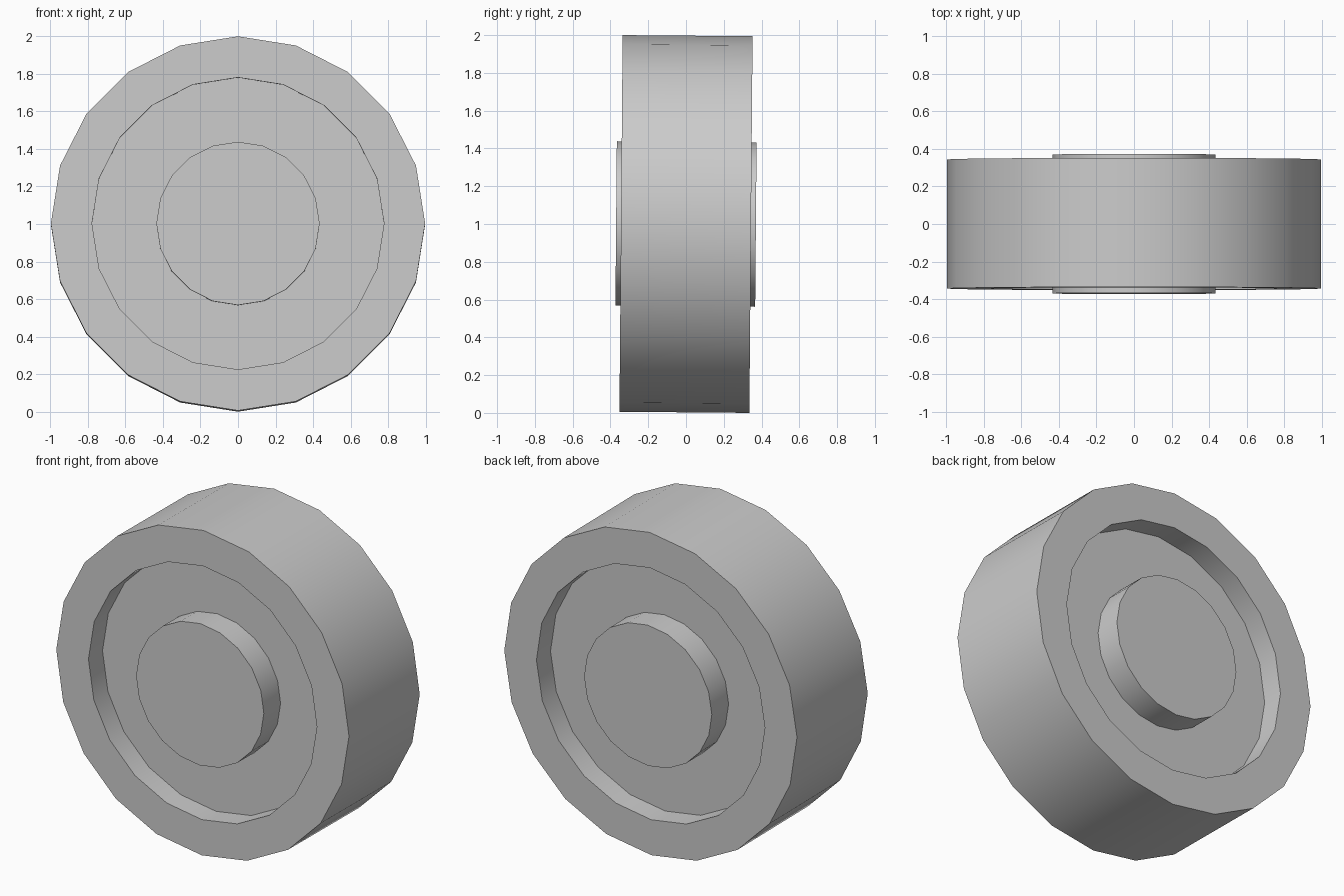
import bpy, bmesh, math
from mathutils import Vector

if "Cube" in bpy.data.objects:
    bpy.data.objects.remove(bpy.data.objects["Cube"])

SIDES = 20
R_TYRE, R_RIM, R_HUB = 0.997, 0.778, 0.435
Y_TYRE, Y_FLOOR, Y_HUB = 0.344, 0.207, 0.37

# Half profile (radius, y) from hub face to tyre edge, mirrored for the other side
half = [(R_HUB, Y_HUB), (R_HUB, Y_FLOOR), (R_RIM, Y_FLOOR),
        (R_RIM, Y_TYRE), (R_TYRE, Y_TYRE)]
profile = [(r, -y) for r, y in half] + half[::-1]

# Revolve the profile around the axle
bm = bmesh.new()
rings = []
for r, y in profile:
    rings.append([bm.verts.new(Vector((r * math.cos(a), y, r * math.sin(a))))
                  for a in (2 * math.pi * i / SIDES for i in range(SIDES))])
for a, b in zip(rings, rings[1:]):
    for i in range(SIDES):
        j = (i + 1) % SIDES
        bm.faces.new((a[i], a[j], b[j], b[i]))

# Flat hub faces
bm.faces.new(rings[0])
bm.faces.new(rings[-1])
bmesh.ops.recalc_face_normals(bm, faces=bm.faces[:])

mesh = bpy.data.meshes.new("wheel")
bm.to_mesh(mesh)
bm.free()
wheel = bpy.data.objects.new("wheel", mesh)
bpy.context.collection.objects.link(wheel)

# Slight camber, standing on the ground
wheel.location.z = 1.0
wheel.rotation_euler.x = -0.0085

bpy.context.view_layer.objects.active = wheel
wheel.select_set(True)
bpy.ops.object.shade_smooth_by_angle(angle=math.radians(30))
